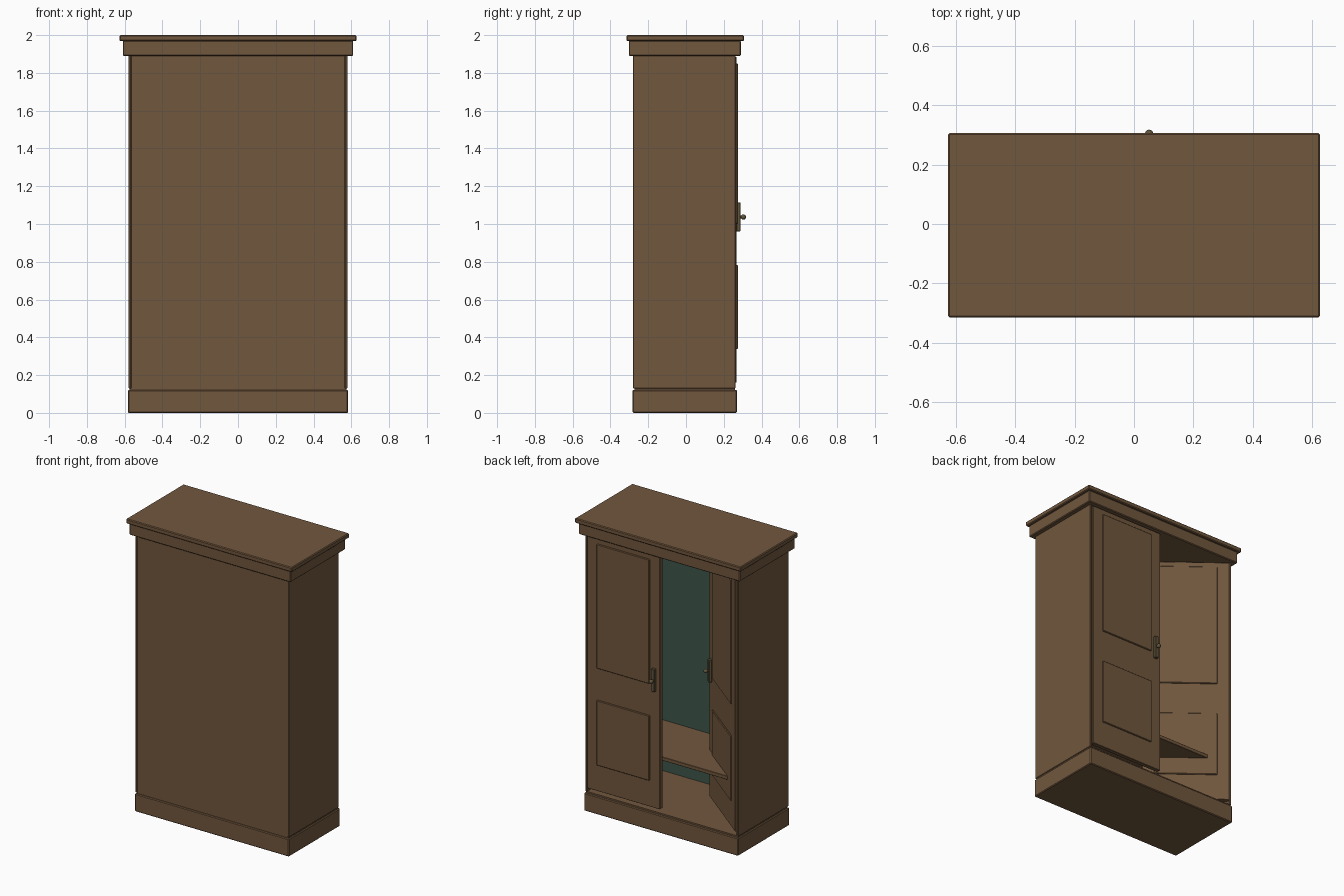
import bpy, math

if "Cube" in bpy.data.objects:
    bpy.data.objects.remove(bpy.data.objects["Cube"])


def material(name, rgb):
    m = bpy.data.materials.new(name)
    m.diffuse_color = (*rgb, 1)
    m.use_nodes = True
    m.node_tree.nodes["Principled BSDF"].inputs["Base Color"].default_value = m.diffuse_color
    return m


WOOD = material("brown_wood", (0.165, 0.095, 0.047))
LINING = material("teal_lining", (0.05, 0.092, 0.07))
METAL = material("dark_brass", (0.12, 0.09, 0.045))


def box(name, x, y, z, mat=WOOD, bevel=0.003):
    """Box from (min, max) ranges, with softened edges."""
    bpy.ops.mesh.primitive_cube_add(size=1)
    ob = bpy.context.object
    ob.name = name
    for v in ob.data.vertices:
        v.co = [r[0] + (c + 0.5) * (r[1] - r[0]) for c, r in zip(v.co, (x, y, z))]
    ob.data.materials.append(mat)
    if bevel:
        b = ob.modifiers.new("soft_edges", "BEVEL")
        b.width = bevel
        b.segments = 1
    return ob


# Plinth with the cabinet floor on top
box("plinth", (-.583, .583), (-.283, .27), (0, .122), bevel=.005)
box("cabinet_floor", (-.575, .575), (-.272, .26), (.115, .132), bevel=0)

# Carcass
for name, s in (("left", -1), ("right", 1)):
    box(name + "_side", sorted((s * .565, s * .58)), (-.28, .262), (.13, 1.9))
box("back_panel", (-.567, .567), (-.277, -.264), (.13, 1.9), bevel=0)
box("back_lining", (-.565, .565), (-.265, -.259), (.132, 1.89), LINING, 0)
box("shelf", (-.565, .565), (-.26, .19), (.455, .48), bevel=.002)

# Stepped cornice
box("cornice_lower", (-.61, .61), (-.303, .29), (1.89, 1.972), bevel=.005)
box("cornice_top", (-.627, .627), (-.315, .306), (1.968, 2.0), bevel=.005)


def door(name, s, angle):
    """Door built from its hinge at x = 0 toward the middle (direction -s)."""
    def span(a, b):
        return sorted((-s * a, -s * b))

    leaf = box(name, span(0, .55), (-.028, 0), (.16, 1.885), bevel=.002)
    parts = []
    # Raised panels and handle plate
    for label, z in (("upper", (1.0, 1.85)), ("lower", (.338, .783))):
        parts.append(box(f"{name}_{label}_panel", span(.075, .475), (-.004, .008), z, bevel=.004))
    parts.append(box(name + "_handle_plate", span(.495, .523), (-.002, .02), (.96, 1.115), METAL))
    # Knob and its stem
    bpy.ops.mesh.primitive_cylinder_add(vertices=16, radius=.007, depth=.03,
                                        location=(-s * .509, .026, 1.037),
                                        rotation=(math.pi / 2, 0, 0))
    bpy.context.object.name = name + "_knob_stem"
    parts.append(bpy.context.object)
    bpy.ops.mesh.primitive_uv_sphere_add(segments=16, ring_count=10, radius=.014,
                                         location=(-s * .509, .036, 1.037))
    bpy.context.object.name = name + "_knob"
    parts.append(bpy.context.object)
    for ob in parts[-2:]:
        ob.data.materials.append(METAL)
        ob.data.shade_smooth()
    for ob in parts:
        ob.parent = leaf
    leaf.location = (s * .56, .268, 0)
    leaf.rotation_euler.z = angle


# Closed door, and the door swung inward
door("right_door", 1, 0)
door("left_door", -1, math.radians(-38))
